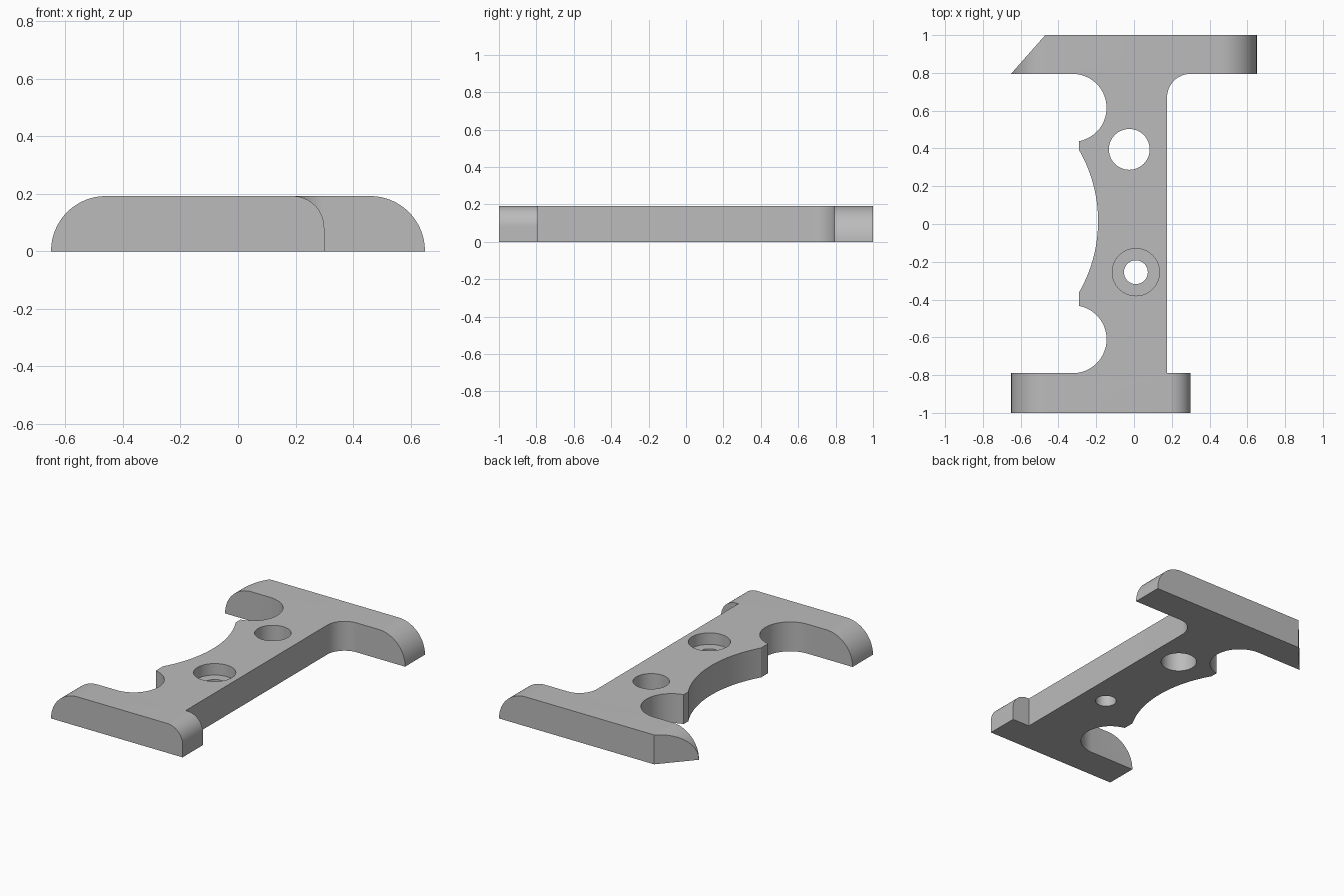
import bpy, bmesh
from math import radians, cos, sin, atan2
from mathutils import Vector

default = bpy.data.objects.get("Cube")
if default:
    bpy.data.objects.remove(default)

H = 0.192        # plate thickness
END = 0.65       # half width of the bars
BAR = 0.79       # inner edge of the bars

grey = bpy.data.materials.new("plain grey")
grey.use_nodes = True
colour = (0.5, 0.5, 0.5, 1)
grey.diffuse_color = colour
grey.node_tree.nodes["Principled BSDF"].inputs["Base Color"].default_value = colour


def arc(cx, cy, r, a0, a1, n=24):
    angles = [radians(a0 + (a1 - a0) * i / n) for i in range(n + 1)]
    return [(cx + r * cos(a), cy + r * sin(a)) for a in angles]


def prism(name, points, place, direction):
    """Extrude a closed 2D outline, placed in space by a function."""
    bm = bmesh.new()
    face = bm.faces.new([bm.verts.new(place(*p)) for p in points])
    grown = bmesh.ops.extrude_face_region(bm, geom=[face])["geom"]
    bmesh.ops.translate(bm, vec=Vector(direction),
                        verts=[g for g in grown if isinstance(g, bmesh.types.BMVert)])
    bmesh.ops.recalc_face_normals(bm, faces=bm.faces)
    mesh = bpy.data.meshes.new(name)
    bm.to_mesh(mesh)
    bm.free()
    mesh.materials.append(grey)
    obj = bpy.data.objects.new(name, mesh)
    bpy.context.collection.objects.link(obj)
    return obj


def upright(name, points, z0, z1):
    return prism(name, points, lambda x, y: (x, y, z0), (0, 0, z1 - z0))


def lengthwise(name, points, y0, y1):
    return prism(name, points, lambda x, z: (x, y0, z), (0, y1 - y0, 0))


def cut(obj, tool, operation="DIFFERENCE"):
    mod = obj.modifiers.new(tool.name, "BOOLEAN")
    mod.operation = operation
    mod.solver = "EXACT"
    mod.object = tool
    bpy.context.view_layer.objects.active = obj
    bpy.ops.object.modifier_apply(modifier=mod.name)
    bpy.data.objects.remove(tool)


# Plan outline: front bar, stem with fillet, rear bar, scalloped side
wide = END + 0.15
half = 26.0 / 2 + 16.87          # half angle of the shallow scallop
notch = 78.8                     # angle where the round notches stop
outline = [(-wide, -1), (0.3, -1), (0.3, -BAR), (0.175, -BAR)]
outline += arc(0.3, 0.67, 0.125, 180, 90)
outline += [(wide, 0.795), (wide, 1), (-0.47, 1), (-END - 0.001, 0.795)]
outline += arc(-0.325, 0.615, 0.18, 90, -notch)
outline += arc(-0.943, 0.015, 0.753, half, -half, 40)
outline += arc(-0.325, -0.61, 0.18, notch, -90)
outline += [(-wide, -BAR)]
plate = upright("bracket_plate", outline, -0.1, H + 0.1)

# Rounded bar ends, shared by both bars
r = H - 0.002
section = [(-END, 0), (END, 0)]
section += arc(END - r, H - r, r, 0, 90) + arc(r - END, H - r, r, 90, 180)
cut(plate, lengthwise("end_profile", section, -1.2, 1.2), "INTERSECT")

# Smaller rounding on the short end of the front bar
corner = arc(0.19, H - 0.11, 0.11, 90, 0) + [(0.4, H - 0.11), (0.4, 0.3), (0.19, 0.3)]
cut(plate, lengthwise("corner_cutter", corner, -1.1, -0.7))

# Through holes and counterbore
for name, x, y, radius, z0 in (
        ("rear_hole", -0.025, 0.395, 0.108, -0.1),
        ("front_hole", 0.01, -0.255, 0.063, -0.1),
        ("counterbore", 0.01, -0.255, 0.125, H - 0.075)):
    cut(plate, upright(name, arc(x, y, radius, 0, 360, 64)[:-1], z0, 0.4))

bpy.ops.object.select_all(action="DESELECT")
plate.select_set(True)
bpy.context.view_layer.objects.active = plate
bpy.ops.object.shade_smooth_by_angle(angle=radians(25))
